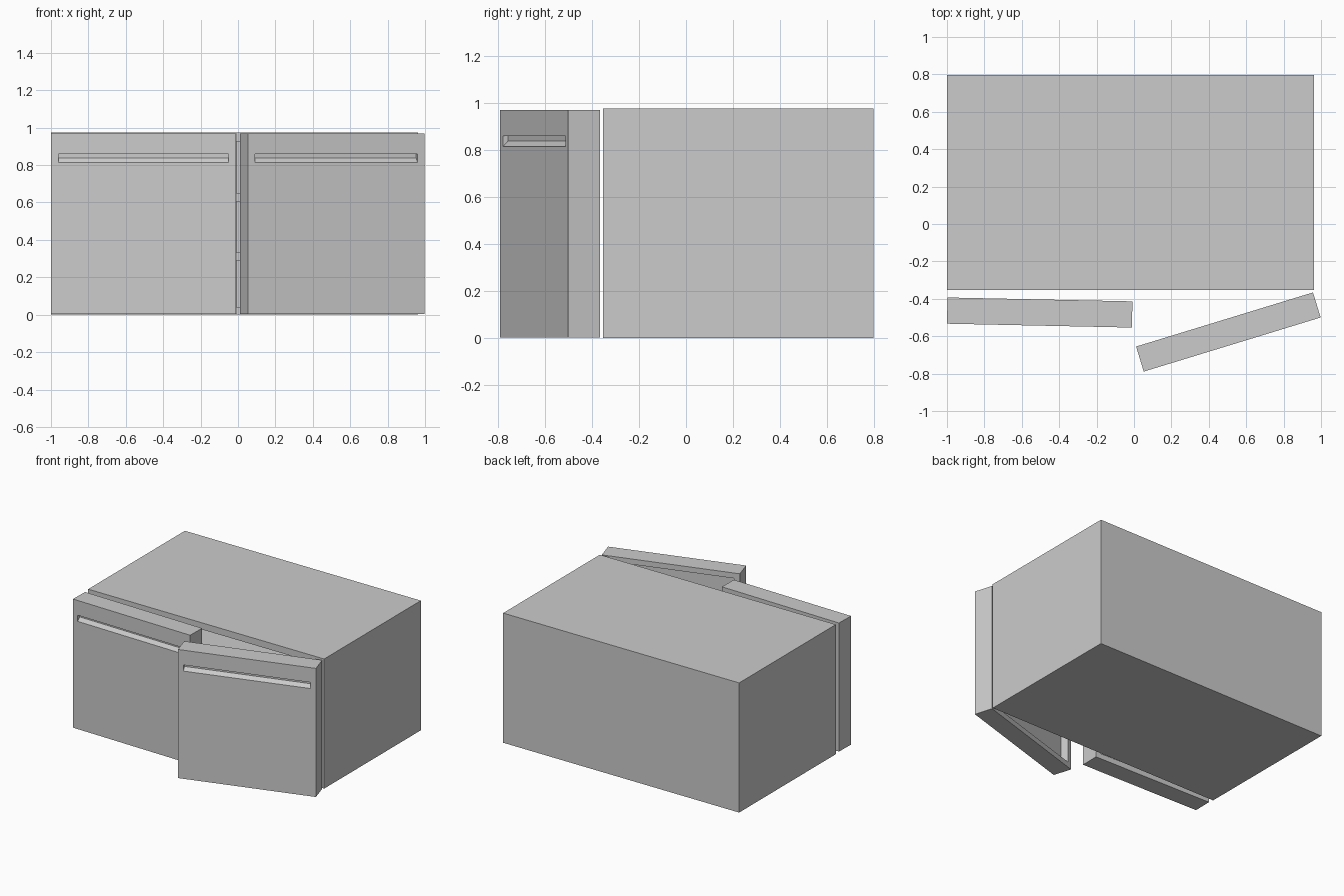
import bpy, bmesh, math

if "Cube" in bpy.data.objects:
    bpy.data.objects.remove(bpy.data.objects["Cube"])


def prism(name, profile, x0, x1):
    """Extrude a (y, z) profile along x."""
    bm = bmesh.new()
    face = bm.faces.new([bm.verts.new((x0, y, z)) for y, z in profile])
    ext = bmesh.ops.extrude_face_region(bm, geom=[face])
    verts = [v for v in ext["geom"] if isinstance(v, bmesh.types.BMVert)]
    bmesh.ops.translate(bm, verts=verts, vec=(x1 - x0, 0, 0))
    bmesh.ops.recalc_face_normals(bm, faces=bm.faces)
    mesh = bpy.data.meshes.new(name)
    bm.to_mesh(mesh)
    bm.free()
    obj = bpy.data.objects.new(name, mesh)
    bpy.context.collection.objects.link(obj)
    return obj


def box(name, x0, x1, y0, y1, z0, z1):
    return prism(name, [(y0, z0), (y1, z0), (y1, z1), (y0, z1)], x0, x1)


def cut(obj, cutter):
    cutter.hide_render = True
    mod = obj.modifiers.new("cut", 'BOOLEAN')
    mod.operation = 'DIFFERENCE'
    mod.solver = 'EXACT'
    mod.object = cutter
    bpy.context.view_layer.objects.active = obj
    bpy.ops.object.modifier_apply(modifier=mod.name)
    bpy.data.objects.remove(cutter)


# Cabinet with three open compartments separated by shelves
cabinet = box("cabinet", -1, 0.963, -0.352, 0.797, 0, 0.975)
for z0, z1 in ((0.04, 0.29), (0.333, 0.605), (0.65, 0.925)):
    cut(cabinet, box("compartment_cutter", -0.957, 0.92, -0.5, 0.755, z0, z1))

W, T, Z0, Z1, RIM = 0.989, 0.14, 0.003, 0.97, 0.04


def door(name, side, hinge, angle):
    """Door hinged at its rear outer edge; side=1 extends to +x, -1 to -x."""
    d = box(name, 0, side * W, -T, 0, Z0, Z1)
    # Recessed inner panel
    cut(d, box("panel_cutter", side * RIM, side * (W - RIM), -0.055, 0.1,
               Z0 + RIM, Z1 - RIM))
    # Finger groove with a sloping floor
    groove = [(-T - 0.023, 0.788), (-T + 0.023, 0.838),
              (-T + 0.023, 0.859), (-T - 0.023, 0.859)]
    cut(d, prism("groove_cutter", groove, side * 0.04, side * (W - 0.04)))
    d.location = (hinge[0], hinge[1], 0)
    d.rotation_euler.z = math.radians(angle)


door("left_door", 1, (-0.997, -0.393), -1.2)
door("right_door", -1, (0.957, -0.366), 17)
